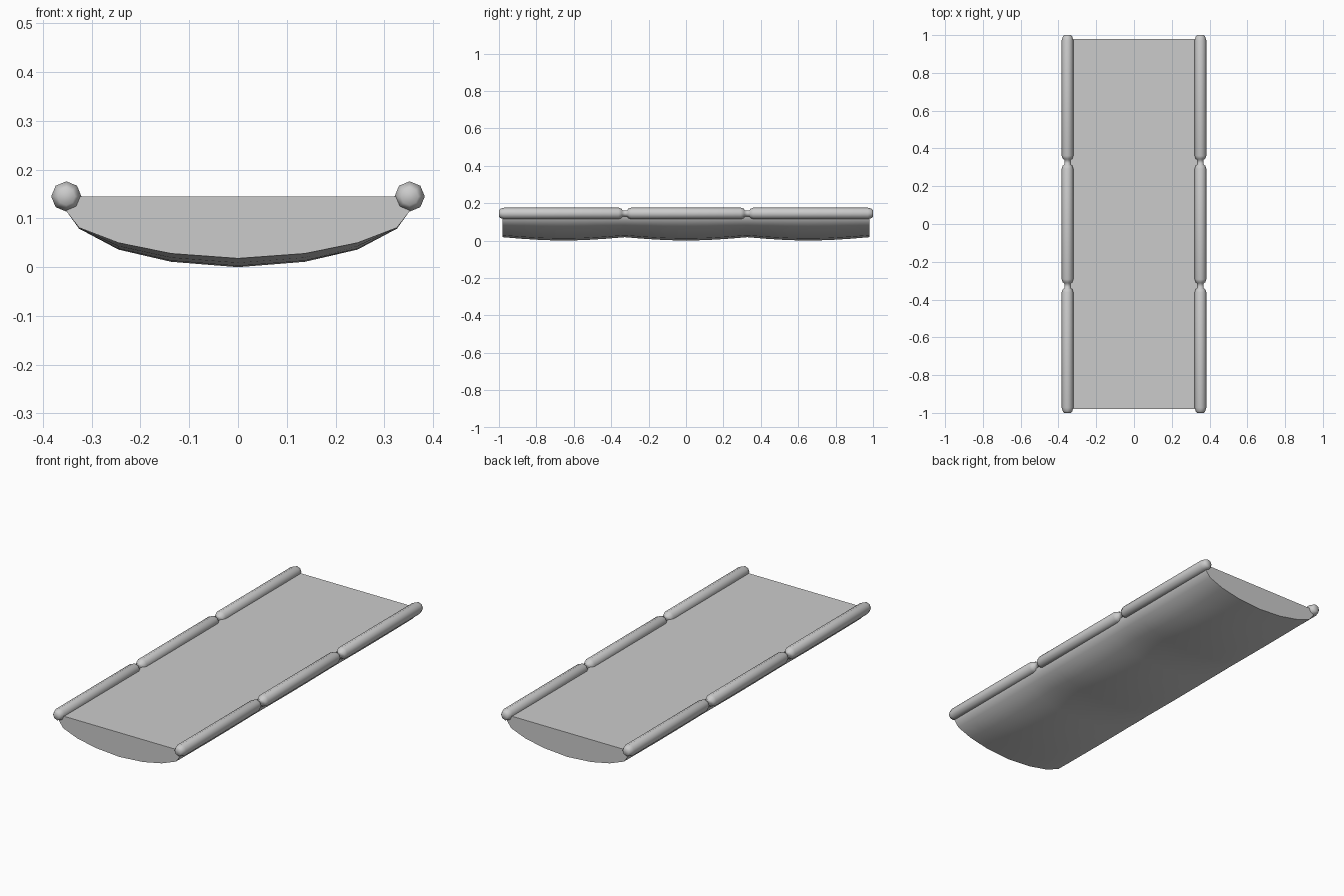
import bpy, bmesh, math

cube = bpy.data.objects.get("Cube")
if cube:
    bpy.data.objects.remove(cube)

grey = bpy.data.materials.new("light_grey")
grey.use_nodes = True
colour = (0.6, 0.6, 0.6, 1)
grey.diffuse_color = colour
grey.node_tree.nodes["Principled BSDF"].inputs["Base Color"].default_value = colour

END, GAP, RIM = 0.98, 0.327, 0.145


def loft(name, rings, angle):
    """Skin a row of closed rings, cap both ends and shade by angle."""
    bm = bmesh.new()
    rows = [[bm.verts.new(p) for p in ring] for ring in rings]
    n = len(rows[0])
    for a, b in zip(rows, rows[1:]):
        for i in range(n):
            j = (i + 1) % n
            bm.faces.new((a[i], a[j], b[j], b[i]))
    bm.faces.new(rows[0])
    bm.faces.new(rows[-1])
    bmesh.ops.recalc_face_normals(bm, faces=bm.faces)
    mesh = bpy.data.meshes.new(name)
    bm.to_mesh(mesh)
    bm.free()
    mesh.materials.append(grey)
    obj = bpy.data.objects.new(name, mesh)
    bpy.context.collection.objects.link(obj)
    bpy.ops.object.select_all(action="DESELECT")
    obj.select_set(True)
    bpy.context.view_layer.objects.active = obj
    bpy.ops.object.shade_smooth_by_angle(angle=math.radians(angle))
    return obj


# Sagging float bed: half section as (x, height at the lobe ends, extra sag mid-lobe)
half = [(0.355, RIM, 0), (0.352, 0.115, 0), (0.326, 0.081, 0.002),
        (0.245, 0.05, 0.014), (0.137, 0.028, 0.017)]
section = half + [(0, 0.018, 0.018)] + [(-x, z, s) for x, z, s in reversed(half)]
lobes = [(-END, -GAP), (-GAP, GAP), (GAP, END)]
STEPS = 6
stations = [(-END, 0.0)]
for start, stop in lobes:
    for k in range(1, STEPS + 1):
        t = k / STEPS
        stations.append((start + (stop - start) * t, math.sin(math.pi * t)))
loft("bed", [[(x, y, z - sag * bulge) for x, z, sag in section]
             for y, bulge in stations], 50)

# Side tubes: eight-sided, rounded at the ends and pinched at two necks
R = 0.031
tip = [(1.0, 0.018), (0.992, 0.025), (0.972, R)]
neck = [(0.034, R), (0.018, 0.025), (0.013, 0.017)]
upper = tip + [(GAP + d, r) for d, r in neck] + [(GAP - d, r) for d, r in reversed(neck)]
profile = upper + [(-y, r) for y, r in reversed(upper)]
for name, cx in (("left_tube", 0.352), ("right_tube", -0.352)):
    loft(name, [[(cx + r * math.cos(a), y, RIM + r * math.sin(a))
                 for a in (math.tau * i / 8 for i in range(8))]
                for y, r in profile], 60)
